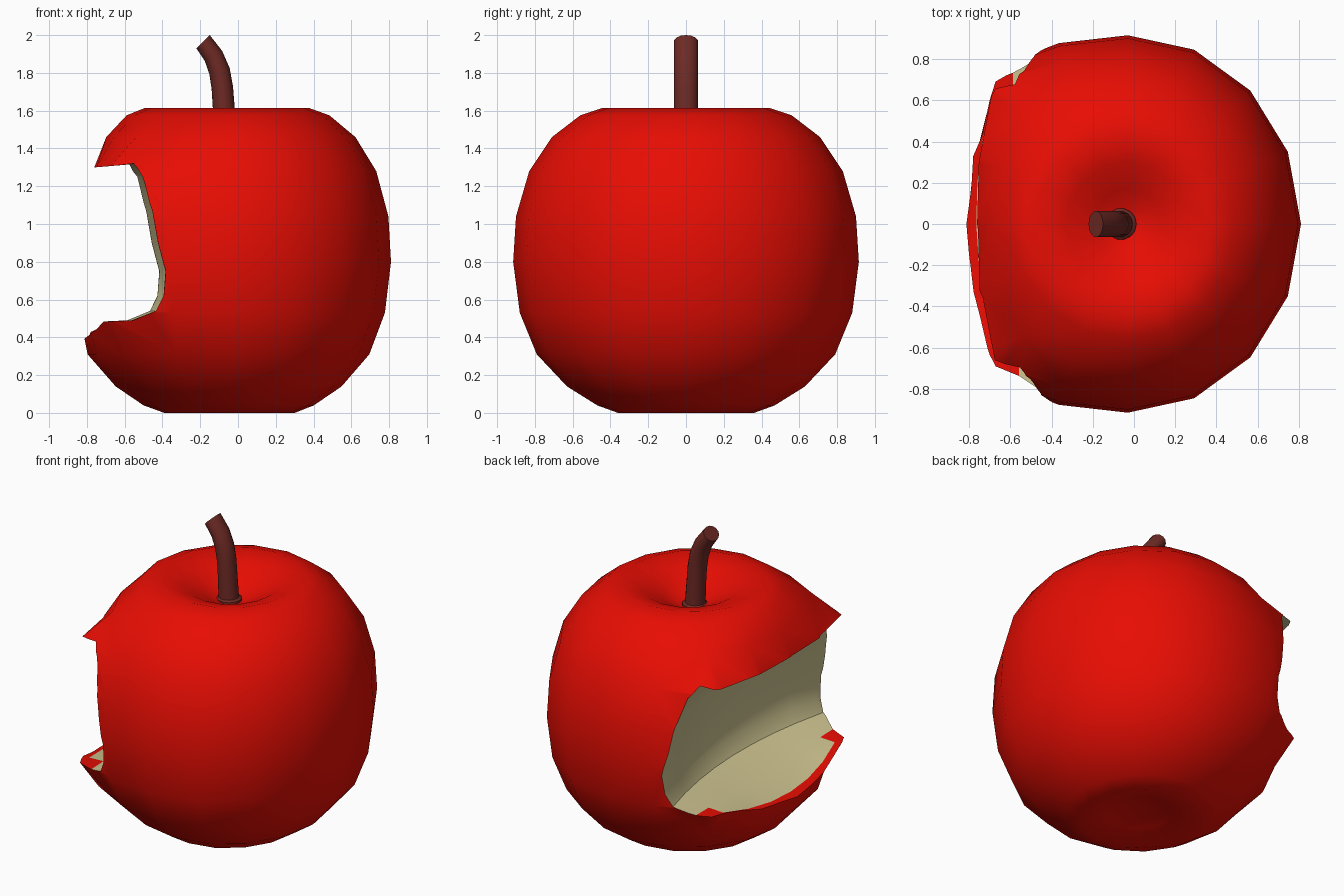
import bpy, bmesh, math

if "Cube" in bpy.data.objects:
    bpy.data.objects.remove(bpy.data.objects["Cube"])

def material(name, rgb):
    m = bpy.data.materials.new(name)
    m.diffuse_color = (*rgb, 1)
    m.use_nodes = True
    m.node_tree.nodes["Principled BSDF"].inputs["Base Color"].default_value = m.diffuse_color
    return m

red = material("red_skin", (0.8, 0.004, 0.001))
cream = material("cream_flesh", (0.62, 0.55, 0.28))
brown = material("stem_brown", (0.155, 0.023, 0.018))

def loft(name, rings, mats, caps=True):
    """Bridge closed rings of points; single-point rings become poles."""
    bm = bmesh.new()
    loops = [[bm.verts.new(p) for p in ring] for ring in rings]
    for a, b in zip(loops, loops[1:]):
        n = max(len(a), len(b))
        for i in range(n):
            j = (i + 1) % n
            if len(a) == 1:
                bm.faces.new((a[0], b[i], b[j]))
            elif len(b) == 1:
                bm.faces.new((a[i], a[j], b[0]))
            else:
                bm.faces.new((a[i], a[j], b[j], b[i]))
    if caps:
        bm.faces.new(loops[0])
        bm.faces.new(loops[-1])
    bmesh.ops.recalc_face_normals(bm, faces=bm.faces[:])
    me = bpy.data.meshes.new(name)
    bm.to_mesh(me)
    bm.free()
    ob = bpy.data.objects.new(name, me)
    bpy.context.collection.objects.link(ob)
    for m in mats:
        me.materials.append(m)
    return ob

def smooth(ob, deg):
    bpy.ops.object.select_all(action='DESELECT')
    ob.select_set(True)
    bpy.context.view_layer.objects.active = ob
    bpy.ops.object.shade_smooth_by_angle(angle=math.radians(deg))

# Apple body: (radius, height, width factor on the bitten side, cheek bulge)
profile = [(0, .07, 1, 0), (.2, .045, 1, 0), (.36, 0, 1, 0), (.47, .04, 1, 0),
           (.63, .14, .98, 0), (.79, .31, .97, .06), (.88, .53, .92, .15),
           (.915, .8, .92, .15), (.9, 1.04, .9, .19), (.83, 1.28, .89, .28),
           (.71, 1.46, .94, .08), (.56, 1.575, 1, 0), (.44, 1.615, 1.05, 0),
           (.3, 1.575, 1, 0), (.17, 1.51, 1, 0), (.08, 1.465, 1, 0), (0, 1.455, 1, 0)]
CX, SEG = -0.03, 16

def body_ring(r, z, left, bulge):
    if r == 0:
        return [(CX - .03, 0, z)]
    pts = []
    for i in range(SEG):
        a = 2 * math.pi * i / SEG
        c, s = math.cos(a), math.sin(a)
        if c < -1e-6:
            # cheeks beside the bite flare out into square corners
            w = math.sin(2 * a) ** 4
            pts.append((CX + r * c * left * (1 + bulge * w),
                        r * s * (1 + min(bulge, .16) * w), z))
        else:
            pts.append((CX + r * c * .918, r * s, z))
    return pts

apple = loft("apple_body", [body_ring(*p) for p in profile], [red, cream], caps=False)

# Bite cutter: (x, z, floor dip in the middle, follow of the lip curve, hollow depth)
bite = [(-1.5, 1.28, 0, 0, 0), (-.76, 1.30, 0, 0, 0), (-.58, 1.32, 0, 0, .5),
        (-.53, 1.25, 0, 0, .8), (-.47, 1.07, 0, 0, 1), (-.44, .9, 0, 0, 1),
        (-.40, .75, 0, 0, 1), (-.41, .62, 0, 0, 1), (-.45, .54, 0, 0, .9),
        (-.6, .49, .3, .3, 0), (-.765, .485, .75, 1, 0),
        (-.82, .485, 1, 1, 0), (-1.5, .485, 1, 0, 0)]

def bite_ring(y):
    dip = .095 * max(0, 1 - (y / .6) ** 2)
    lip = .1 * min(1, (y / .65) ** 2)
    hollow = .12 * max(0, 1 - (y / .8) ** 2)
    return [(x - .02 * y + lip * f + hollow * h, y, z - dip * w) for x, z, w, f, h in bite]

cutter = loft("bite_cutter",
              [bite_ring(y) for y in (-1.2, -.8, -.6, -.4, -.2, 0, .2, .4, .6, .8, 1.2)],
              [red, cream])
cutter.hide_render = True
# Flesh everywhere except the thin skin rim along the lower lip
for p in cutter.data.polygons:
    i = p.index % len(bite)
    outer = abs(p.center.y) > .6 and i == 9
    p.material_index = 0 if i in (10, 11) or outer else 1

mod = apple.modifiers.new("bite", 'BOOLEAN')
mod.operation = 'DIFFERENCE'
mod.solver = 'EXACT'
mod.object = cutter
dg = bpy.context.evaluated_depsgraph_get()
bitten = bpy.data.meshes.new_from_object(apple.evaluated_get(dg))
apple.modifiers.clear()
apple.data = bitten
bpy.data.objects.remove(cutter)
smooth(apple, 40)

# Curved stem: (x, z, radius, lean), with a small collar at its base
path = [(-.065, 1.43, .08, 0), (-.065, 1.475, .076, 0), (-.068, 1.485, .062, 0),
        (-.075, 1.61, .058, 4), (-.083, 1.72, .057, 8), (-.098, 1.81, .056, 17),
        (-.13, 1.89, .053, 30), (-.185, 1.965, .05, 45)]

def stem_ring(x, z, r, lean):
    t = math.radians(lean)
    pts = []
    for i in range(14):
        a = 2 * math.pi * i / 14
        u, v = r * math.cos(a), max(r, .064) * math.sin(a)
        pts.append((x + u * math.cos(t), v, z + u * math.sin(t)))
    return pts

stem = loft("stem", [stem_ring(*p) for p in path], [brown])
smooth(stem, 40)
